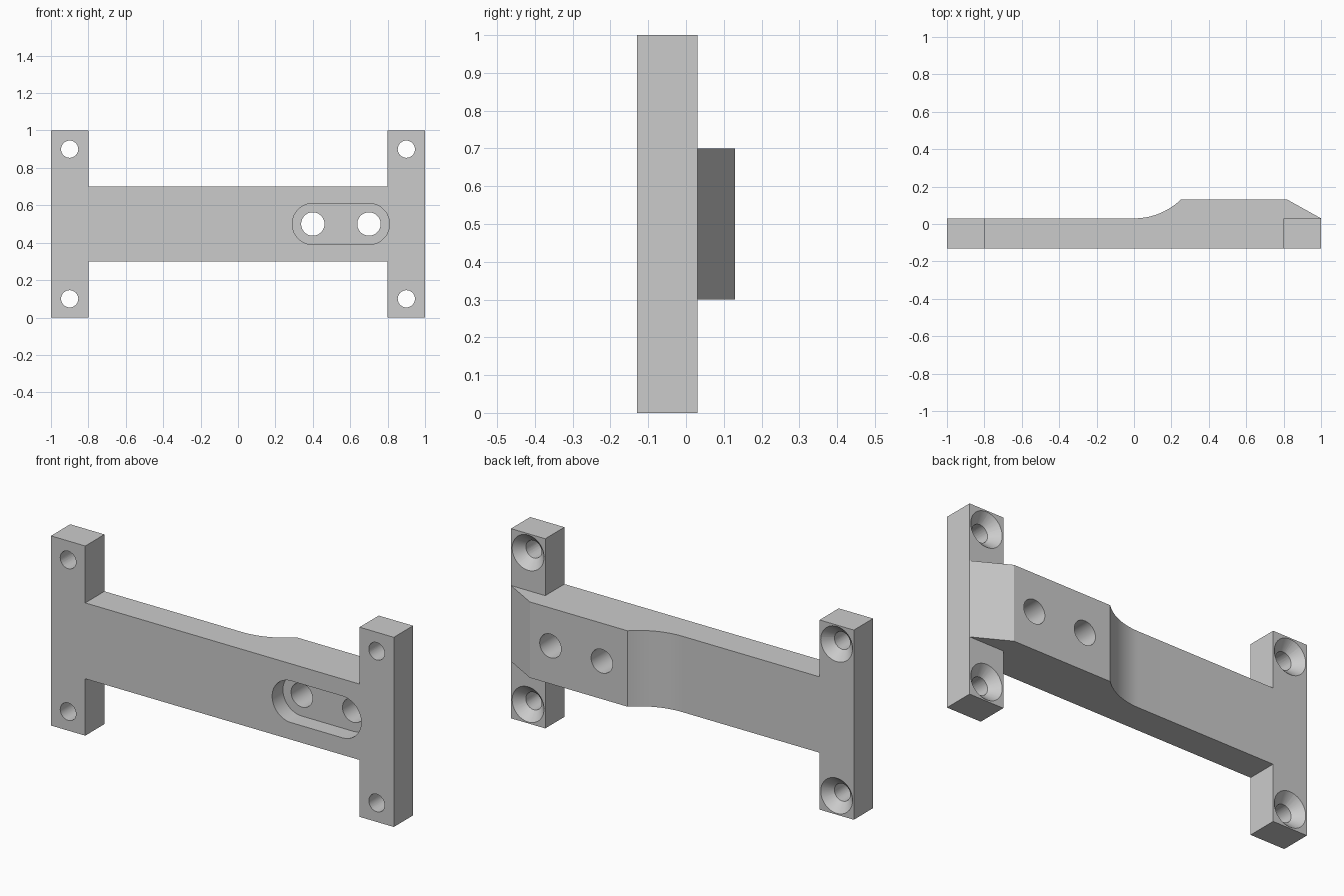
import bpy
import bmesh
import math
from mathutils import Vector

if "Cube" in bpy.data.objects:
    bpy.data.objects.remove(bpy.data.objects["Cube"], do_unlink=True)

FRONT, BACK, PAD = -0.13, 0.03, 0.13

grey = bpy.data.materials.new("light_grey")
grey.use_nodes = True
grey.diffuse_color = (0.6, 0.6, 0.6, 1)
grey.node_tree.nodes["Principled BSDF"].inputs["Base Color"].default_value = (0.6, 0.6, 0.6, 1)


def loft(name, start, end):
    """Closed solid between two matching outlines."""
    bm = bmesh.new()
    a = [bm.verts.new(p) for p in start]
    b = [bm.verts.new(p) for p in end]
    n = len(a)
    bm.faces.new(a)
    bm.faces.new(b[::-1])
    for i in range(n):
        j = (i + 1) % n
        bm.faces.new((a[i], b[i], b[j], a[j]))
    bmesh.ops.recalc_face_normals(bm, faces=bm.faces)
    mesh = bpy.data.meshes.new(name)
    bm.to_mesh(mesh)
    bm.free()
    mesh.materials.append(grey)
    obj = bpy.data.objects.new(name, mesh)
    bpy.context.collection.objects.link(obj)
    return obj


def upright(name, outline, z0, z1):
    return loft(name, [Vector((x, y, z0)) for x, y in outline],
                [Vector((x, y, z1)) for x, y in outline])


def arc(cx, cz, r, a0, a1, n):
    steps = [math.radians(a0 + (a1 - a0) * i / n) for i in range(n + 1)]
    return [(cx + r * math.cos(t), cz + r * math.sin(t)) for t in steps]


def drill(name, x, z, r0, r1, y0, y1):
    rings = [[Vector((px, y, pz)) for px, pz in arc(x, z, r, 0, 360, 48)[:-1]]
             for r, y in ((r0, y0), (r1, y1))]
    return loft(name, *rings)


# Bracket body: plan profile with a curved rise to the pad and a sloped end
rise = PAD - BACK
run = 0.25
radius = (run ** 2 + rise ** 2) / (2 * rise)
sweep = math.degrees(math.asin(run / radius))
profile = [(-1, FRONT), (1, FRONT), (1, BACK), (0.82, PAD)]
profile += arc(0, BACK + radius, radius, -90 + sweep, -90, 20)
profile.append((-1, BACK))
bracket = upright("mounting_bracket", profile, 0, 1)

# Space above and below the arm, leaving the end flanges
notch = [(-0.8, -0.3), (0.8, -0.3), (0.8, BACK), (1.2, BACK), (1.2, 0.3), (-0.8, 0.3)]
cutters = [upright("upper_notch_cutter", notch, 0.7, 1.2),
           upright("lower_notch_cutter", notch, -0.2, 0.3)]

# Countersunk screw holes in the flanges
for x in (-0.9, 0.9):
    for z in (0.1, 0.9):
        cutters.append(drill("screw_hole_cutter", x, z, 0.046, 0.046, -0.3, 0.3))
        cutters.append(drill("countersink_cutter", x, z, 0.003, 0.103, BACK - 0.09, BACK + 0.01))

# Two bolt holes through the pad, sunk in a rounded slot at the front
for x in (0.4, 0.7):
    cutters.append(drill("bolt_hole_cutter", x, 0.5, 0.0625, 0.0625, -0.3, 0.3))
slot = arc(0.7, 0.5, 0.11, -90, 90, 24) + arc(0.4, 0.5, 0.11, 90, 270, 24)
cutters.append(loft("slot_cutter", [Vector((x, -0.3, z)) for x, z in slot],
                    [Vector((x, FRONT + 0.09, z)) for x, z in slot]))

bpy.ops.object.select_all(action="DESELECT")
bpy.context.view_layer.objects.active = bracket
bracket.select_set(True)
for cutter in cutters:
    cutter.hide_render = True
    mod = bracket.modifiers.new(cutter.name, "BOOLEAN")
    mod.operation = "DIFFERENCE"
    mod.solver = "EXACT"
    mod.object = cutter
    bpy.ops.object.modifier_apply(modifier=mod.name)
    bpy.data.objects.remove(cutter, do_unlink=True)

bpy.ops.object.shade_smooth_by_angle(angle=math.radians(25))
